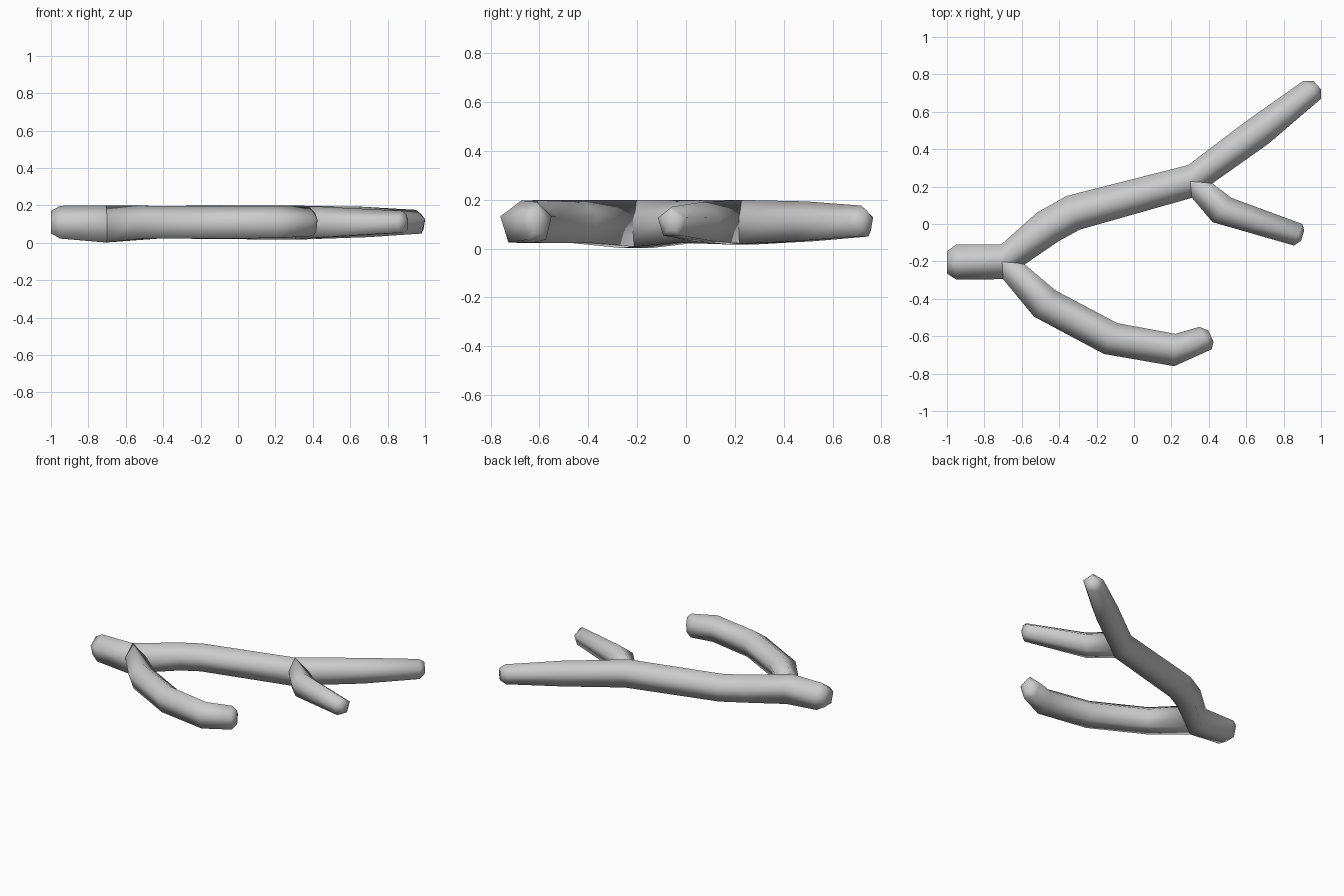
import bpy, bmesh, math

def limb(name, rings):
    """Five-sided tube. Ring: left x, y, right x, y, radius, centre z, sag of the underside."""
    bm = bmesh.new()
    loops = []
    for lx, ly, rx, ry, r, zc, sag in rings:
        mx, my = (lx + rx) / 2, (ly + ry) / 2
        hx, hy = (rx - lx) / 1.902, (ry - ly) / 1.902
        loop = []
        for k in range(5):
            a = math.pi / 2 + k * math.tau / 5
            c, s = math.cos(a), math.sin(a)
            z = zc + r * s - (sag if s < 0 else 0)
            loop.append(bm.verts.new((mx + hx * c, my + hy * c, z)))
        loops.append(loop)
    for a, b in zip(loops, loops[1:]):
        for k in range(5):
            j = (k + 1) % 5
            bm.faces.new((a[k], b[k], b[j], a[j]))
    bm.faces.new(loops[0])
    bm.faces.new(loops[-1][::-1])
    bmesh.ops.recalc_face_normals(bm, faces=bm.faces)
    for f in bm.faces:
        f.smooth = True
    me = bpy.data.meshes.new(name)
    bm.to_mesh(me)
    bm.free()
    ob = bpy.data.objects.new(name, me)
    bpy.context.collection.objects.link(ob)
    return ob

# Rings where the branches fork off
fork_a = (-0.71, -0.11, -0.70, -0.295, 0.098, 0.101, 0.02)
fork_b = (0.29, 0.315, 0.31, 0.14, 0.098, 0.101, 0.005)

# Main stem running from the butt to the upper tip
limb("main_stem", [
    (-1.0, -0.145, -1.0, -0.265, 0.066, 0.104, 0),
    (-0.95, -0.11, -0.95, -0.297, 0.097, 0.101, 0),
    fork_a,
    (-0.52, 0.06, -0.40, -0.09, 0.097, 0.101, 0),
    (-0.36, 0.15, -0.29, -0.03, 0.097, 0.101, 0),
    fork_b,
    (0.60, 0.55, 0.72, 0.43, 0.09, 0.103, 0),
    (0.905, 0.765, 1.0, 0.67, 0.07, 0.106, 0),
    (0.96, 0.765, 1.0, 0.72, 0.045, 0.108, 0),
])

# Lower curved branch
limb("lower_branch", [
    fork_a,
    (-0.42, -0.355, -0.535, -0.495, 0.097, 0.101, 0),
    (-0.09, -0.53, -0.16, -0.695, 0.097, 0.101, 0),
    (0.22, -0.587, 0.215, -0.76, 0.095, 0.102, 0),
    (0.35, -0.55, 0.415, -0.67, 0.085, 0.105, 0),
    (0.398, -0.57, 0.425, -0.63, 0.055, 0.107, 0),
])

# Short side twig
limb("side_twig", [
    fork_b,
    (0.52, 0.14, 0.42, 0.01, 0.09, 0.102, 0),
    (0.90, 0.0, 0.855, -0.115, 0.065, 0.106, 0),
    (0.91, -0.035, 0.893, -0.09, 0.042, 0.108, 0),
])
